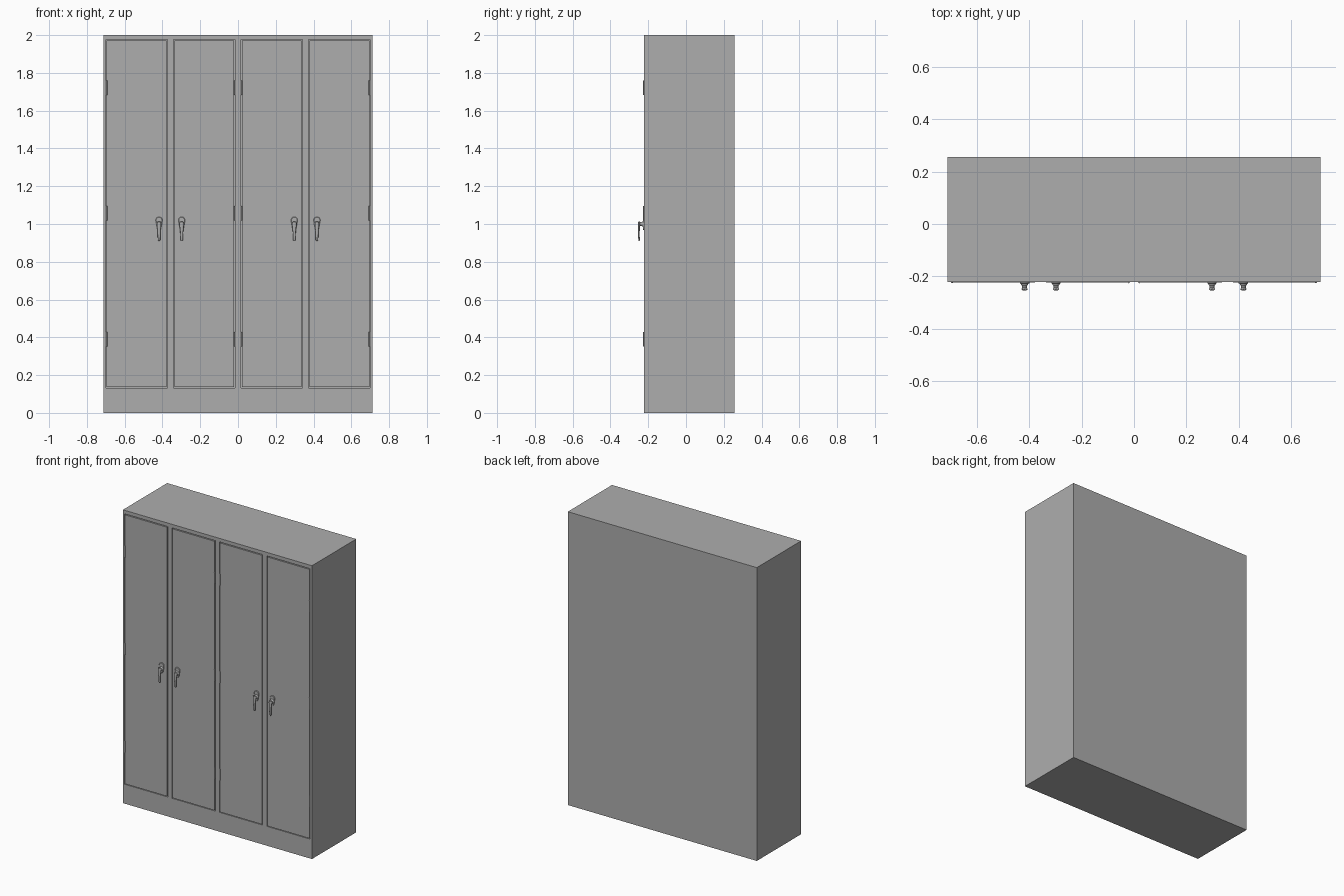
import bpy, bmesh, math
from mathutils import Vector

if "Cube" in bpy.data.objects:
    bpy.data.objects.remove(bpy.data.objects["Cube"])

FRONT = -0.2215   # carcass front plane
FACE = -0.2235    # door face plane
BACK = 0.2555
Z0, Z1 = 0.132, 1.976
# door opening x range, hinge x, handle x
DOORS = [(-0.700, -0.374, -0.695, -0.418), (-0.341, -0.016, -0.020, -0.298),
         (0.016, 0.341, 0.020, 0.298), (0.374, 0.700, 0.695, 0.418)]

steel = bpy.data.materials.new("grey_steel")
steel.diffuse_color = (0.42, 0.42, 0.42, 1)
steel.use_nodes = True
steel.node_tree.nodes["Principled BSDF"].inputs["Base Color"].default_value = steel.diffuse_color


def finish(bm, name, smooth=False):
    bmesh.ops.recalc_face_normals(bm, faces=bm.faces)
    me = bpy.data.meshes.new(name)
    bm.to_mesh(me)
    bm.free()
    me.materials.append(steel)
    ob = bpy.data.objects.new(name, me)
    bpy.context.collection.objects.link(ob)
    if smooth:
        bpy.ops.object.select_all(action='DESELECT')
        ob.select_set(True)
        bpy.context.view_layer.objects.active = ob
        bpy.ops.object.shade_smooth_by_angle(angle=math.radians(35))
    return ob


def loft(name, rings, smooth=False):
    """Skin equal-length rings of points and cap both ends."""
    bm = bmesh.new()
    vs = [[bm.verts.new(p) for p in r] for r in rings]
    n = len(vs[0])
    for a, b in zip(vs, vs[1:]):
        for i in range(n):
            j = (i + 1) % n
            bm.faces.new((a[i], a[j], b[j], b[i]))
    bm.faces.new(vs[0])
    bm.faces.new(vs[-1])
    return finish(bm, name, smooth)


def rect(x0, x1, z0, z1, y, inset=0.0):
    x0, x1, z0, z1 = x0 + inset, x1 - inset, z0 + inset, z1 - inset
    return [(x0, y, z0), (x1, y, z0), (x1, y, z1), (x0, y, z1)]


def circle(center, r, axis, n=20):
    c = Vector(center)
    u = Vector((1, 0, 0))
    v = Vector(axis).cross(u)
    return [c + r * (u * math.cos(t) + v * math.sin(t))
            for t in (2 * math.pi * i / n for i in range(n))]


def plate_ring(x, y, s):
    """Escutcheon outline: wide round top, narrower round foot."""
    pts = []
    for cz, r, start in ((1.020, 0.018, 0), (0.980, 0.011, math.pi)):
        for i in range(13):
            t = start + math.pi * i / 12
            pts.append((x + s * r * math.cos(t), y, cz + s * r * math.sin(t)))
    return pts


def carcass():
    """Box whose front has one shallow recess per door."""
    bm = bmesh.new()
    xs = [-0.713] + [x for d in DOORS for x in d[:2]] + [0.713]
    zs = [0, Z0, Z1, 2]
    grid = [[bm.verts.new((x, FRONT, z)) for z in zs] for x in xs]
    openings = []
    for i in range(len(xs) - 1):
        for k in range(3):
            f = bm.faces.new((grid[i][k], grid[i + 1][k], grid[i + 1][k + 1], grid[i][k + 1]))
            if k == 1 and i % 2:
                openings.append(f)
    rim = [e for e in bm.edges if e.is_boundary]
    # sides and back
    ext = bmesh.ops.extrude_edge_only(bm, edges=rim)["geom"]
    for v in (g for g in ext if isinstance(g, bmesh.types.BMVert)):
        v.co.y = BACK
    bmesh.ops.holes_fill(bm, edges=[e for e in bm.edges if e.is_boundary], sides=0)
    # door recesses
    for f in openings:
        new = bmesh.ops.extrude_discrete_faces(bm, faces=[f])["faces"][0]
        for v in new.verts:
            v.co.y += 0.012
    finish(bm, "cabinet_body")


def handle(x, name):
    # escutcheon plate with chamfered rim
    loft(name + "_plate", [plate_ring(x, FACE + 0.002, 1), plate_ring(x, FACE - 0.003, 1),
                           plate_ring(x, FACE - 0.005, 0.85)], True)
    # flared neck
    neck = [(FACE, 0.015), (-0.232, 0.0135), (-0.236, 0.010), (-0.248, 0.009)]
    loft(name + "_neck", [circle((x, y, 1.0), r, (0, 1, 0)) for y, r in neck], True)
    # lever: (z, y, half width, half depth), hanging down from the neck
    path = [(1.013, -0.248, 0.005, 0.003), (1.010, -0.248, 0.010, 0.006),
            (1.0, -0.2485, 0.0115, 0.0065), (0.985, -0.249, 0.0105, 0.006),
            (0.960, -0.250, 0.008, 0.005), (0.935, -0.2495, 0.007, 0.0045),
            (0.915, -0.248, 0.0065, 0.004), (0.909, -0.2475, 0.004, 0.002)]
    loft(name + "_lever", [[(x + w * math.cos(t), y + d * math.sin(t), z)
                            for t in (2 * math.pi * i / 16 for i in range(16))]
                           for z, y, w, d in path], True)


carcass()
for k, (x0, x1, hx, kx) in enumerate(DOORS, 1):
    # door leaf sits in its opening with a narrow gap all round
    loft(f"door_{k}", [rect(x0, x1, Z0, Z1, FRONT + 0.0125, 0.005),
                       rect(x0, x1, Z0, Z1, FACE, 0.005)])
    handle(kx, f"handle_{k}")
    # hinge barrels
    for m, hz in enumerate((0.39, 1.057, 1.722), 1):
        loft(f"hinge_{k}_{m}", [circle((hx, FRONT - 0.001, hz + dz), 0.004, (0, 0, 1), 12)
                                for dz in (-0.039, 0.039)], True)
